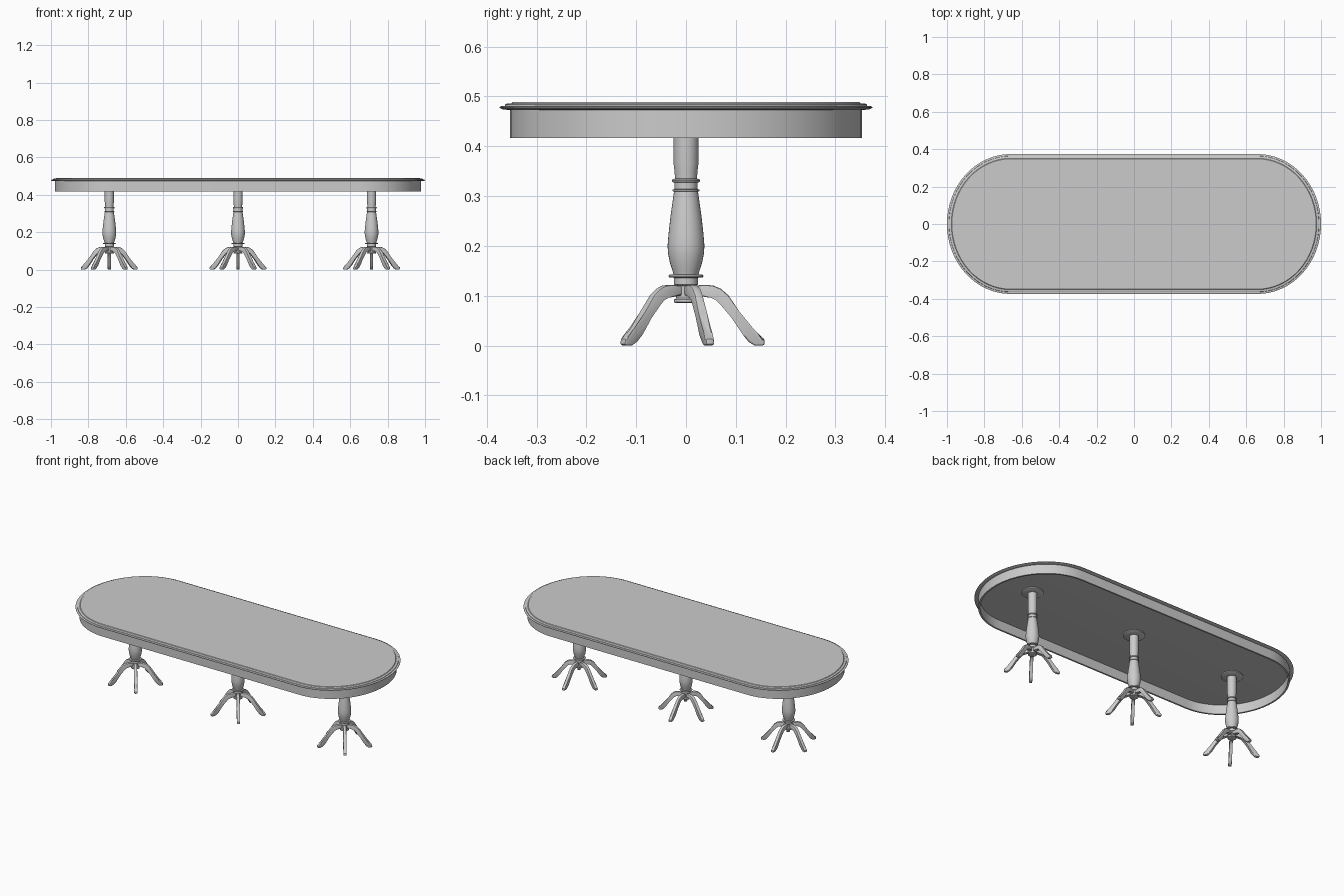
import bpy, bmesh, math
from mathutils import Matrix

if "Cube" in bpy.data.objects:
    bpy.data.objects.remove(bpy.data.objects["Cube"])

STRAIGHT, END_X, END_Y = 0.66, 0.34, 0.374


def finish(name, bm, angle=35):
    bmesh.ops.recalc_face_normals(bm, faces=bm.faces)
    me = bpy.data.meshes.new(name)
    bm.to_mesh(me)
    bm.free()
    ob = bpy.data.objects.new(name, me)
    bpy.context.collection.objects.link(ob)
    bpy.ops.object.select_all(action='DESELECT')
    ob.select_set(True)
    bpy.context.view_layer.objects.active = ob
    bpy.ops.object.shade_smooth_by_angle(angle=math.radians(angle))
    return ob


def loft(name, loops, closed=False):
    """Skin a stack of point loops; cap the ends or close it into a tube."""
    bm = bmesh.new()
    rings = [[bm.verts.new(p) for p in loop] for loop in loops]
    pairs = list(zip(rings, rings[1:]))
    if closed:
        pairs.append((rings[-1], rings[0]))
    n = len(rings[0])
    for a, b in pairs:
        for i in range(n):
            j = (i + 1) % n
            bm.faces.new((a[i], a[j], b[j], b[i]))
    if not closed:
        bm.faces.new(rings[0][::-1])
        bm.faces.new(rings[-1])
    return finish(name, bm)


def oval(inset, z, seg=32):
    """Table outline: straight sides with half-elliptical ends."""
    pts = []
    for side in (1, -1):
        for i in range(seg + 1):
            t = math.pi * (i / seg - 0.5)
            pts.append((side * (STRAIGHT + (END_X - inset) * math.cos(t)),
                        side * (END_Y - inset) * math.sin(t), z))
    return pts


def circle(r, z, seg=32):
    return [(r * math.cos(2 * math.pi * i / seg), r * math.sin(2 * math.pi * i / seg), z)
            for i in range(seg)]


# Table top with stepped, moulded rim
rim = [(0.018, 0.473), (0.006, 0.474), (0.0, 0.477), (0.0, 0.479), (0.004, 0.481),
       (0.010, 0.481), (0.011, 0.484), (0.015, 0.486), (0.023, 0.486), (0.026, 0.489)]
loft("table_top", [oval(i, z) for i, z in rim])

# Apron: thin band hanging under the top
band = [(0.021, 0.475), (0.021, 0.417), (0.031, 0.417), (0.031, 0.475)]
loft("apron", [oval(i, z) for i, z in band], closed=True)

# Turned column profile (radius, height), from hub to mounting flange
column = [(0.018, 0.085), (0.024, 0.087), (0.024, 0.092), (0.020, 0.095), (0.020, 0.120),
          (0.024, 0.123), (0.024, 0.136), (0.034, 0.137), (0.035, 0.139), (0.034, 0.142),
          (0.025, 0.143), (0.027, 0.150), (0.032, 0.165), (0.036, 0.185), (0.037, 0.200),
          (0.035, 0.225), (0.031, 0.260), (0.026, 0.295), (0.024, 0.309), (0.027, 0.310),
          (0.027, 0.313), (0.023, 0.314), (0.023, 0.327), (0.027, 0.328), (0.028, 0.331),
          (0.027, 0.334), (0.022, 0.335), (0.023, 0.350), (0.025, 0.365), (0.025, 0.464),
          (0.055, 0.465), (0.060, 0.468), (0.060, 0.474)]

# Side profile of one splayed leg (outward distance, height)
leg = [(0.012, 0.120), (0.040, 0.122), (0.056, 0.120), (0.070, 0.114), (0.085, 0.101),
       (0.108, 0.067), (0.130, 0.034), (0.140, 0.024), (0.157, 0.013), (0.158, 0.003),
       (0.154, 0.0), (0.138, 0.0), (0.126, 0.007), (0.114, 0.022), (0.092, 0.055),
       (0.072, 0.085), (0.062, 0.095), (0.050, 0.100), (0.012, 0.100)]


def make_leg(name):
    bm = bmesh.new()
    sides = [[bm.verts.new((x, y, z)) for x, z in leg] for y in (-0.009, 0.009)]
    caps = [bm.faces.new(s) for s in sides]
    n = len(leg)
    for i in range(n):
        j = (i + 1) % n
        bm.faces.new((sides[0][i], sides[0][j], sides[1][j], sides[1][i]))
    # Round the long edges
    edges = list({e for f in caps for e in f.edges})
    bmesh.ops.bevel(bm, geom=edges, offset=0.004, segments=2, profile=0.5, affect='EDGES')
    return finish(name, bm, 40)


# Three pedestals, each with five legs (one pointing to the back)
column_mesh = leg_mesh = None
for label, px in (("left", -0.688), ("middle", 0.0), ("right", 0.714)):
    if column_mesh is None:
        col = loft(label + "_column", [circle(r, z) for r, z in column])
        column_mesh = col.data
    else:
        col = bpy.data.objects.new(label + "_column", column_mesh)
        bpy.context.collection.objects.link(col)
    col.location.x = px
    for k in range(5):
        name = f"{label}_leg_{k + 1}"
        if leg_mesh is None:
            ob = make_leg(name)
            leg_mesh = ob.data
        else:
            ob = bpy.data.objects.new(name, leg_mesh)
            bpy.context.collection.objects.link(ob)
        ob.matrix_world = (Matrix.Translation((px, 0, 0))
                           @ Matrix.Rotation(math.radians(90 + 72 * k), 4, 'Z'))
